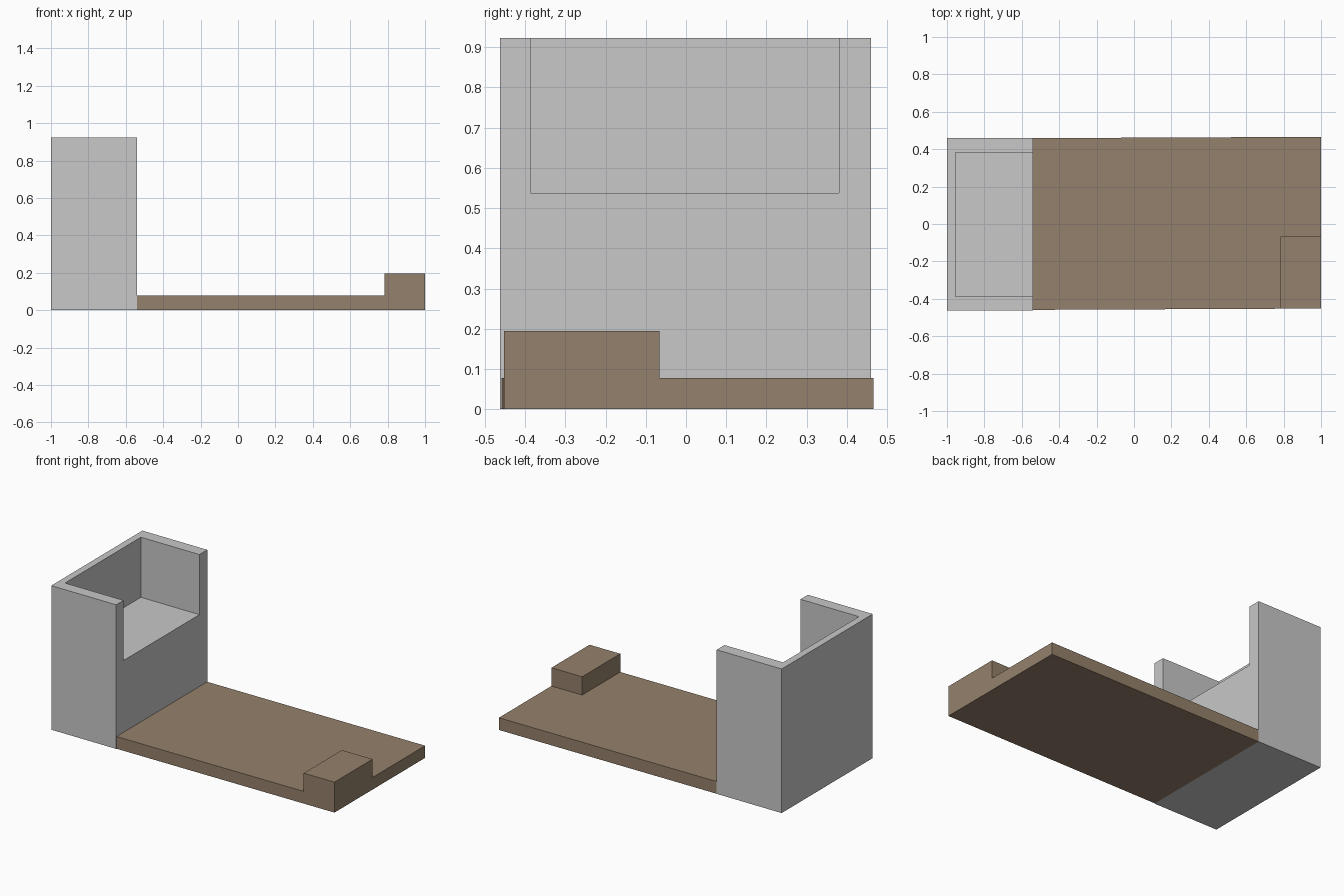
import bpy
import bmesh

if "Cube" in bpy.data.objects:
    bpy.data.objects.remove(bpy.data.objects["Cube"])


def material(name, rgb):
    m = bpy.data.materials.new(name)
    m.diffuse_color = (*rgb, 1.0)
    m.use_nodes = True
    m.node_tree.nodes["Principled BSDF"].inputs["Base Color"].default_value = m.diffuse_color
    return m


stone = material("light_grey", (0.58, 0.58, 0.58))
earth = material("tan_brown", (0.30, 0.22, 0.15))


def prism(name, outline, z0, z1, mat):
    """Extrude a flat outline from z0 up to z1."""
    bm = bmesh.new()
    base = bm.faces.new([bm.verts.new((x, y, z0)) for x, y in outline])
    top = bmesh.ops.extrude_face_region(bm, geom=[base])["geom"]
    moved = [v for v in top if isinstance(v, bmesh.types.BMVert)]
    bmesh.ops.translate(bm, verts=moved, vec=(0, 0, z1 - z0))
    bmesh.ops.recalc_face_normals(bm, faces=bm.faces)
    mesh = bpy.data.meshes.new(name)
    bm.to_mesh(mesh)
    bm.free()
    mesh.materials.append(mat)
    obj = bpy.data.objects.new(name, mesh)
    bpy.context.collection.objects.link(obj)
    return obj


def rect(x0, x1, y0, y1):
    return [(x0, y0), (x1, y0), (x1, y1), (x0, y1)]


# Tower with a recessed terrace open on its +x side
tower = prism("tower", rect(-1.0, -0.54, -0.462, 0.46), 0.0, 0.923, stone)
cutter = prism("terrace_cutter", rect(-0.955, -0.40, -0.387, 0.381), 0.538, 1.2, stone)
cutter.hide_render = True
cutter.hide_set(True)
cut = tower.modifiers.new("terrace", "BOOLEAN")
cut.operation = "DIFFERENCE"
cut.solver = "EXACT"
cut.object = cutter

# Low ground slab, very slightly out of square
prism("ground_slab",
      [(-0.54, -0.459), (1.0, -0.452), (1.0, 0.466), (-0.54, 0.459)],
      0.0, 0.078, earth)

# Small raised block on the front right corner
prism("corner_block",
      [(0.783, -0.453), (1.0, -0.452), (1.0, -0.066), (0.783, -0.067)],
      0.078, 0.195, earth)
